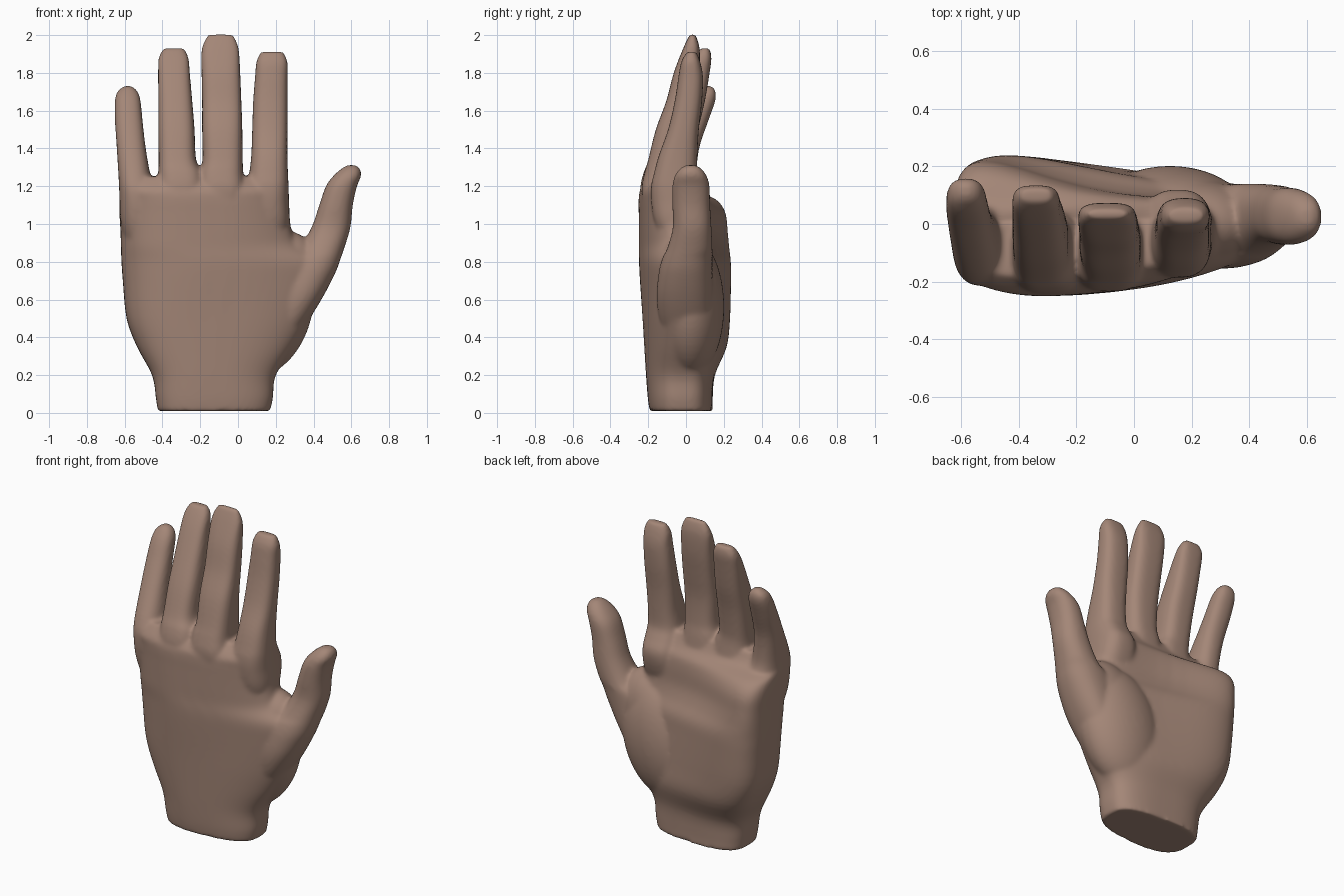
import bpy, bmesh, math
from mathutils import Matrix, Vector

SKIN = bpy.data.materials.new("brown skin")
SKIN.diffuse_color = (0.37, 0.24, 0.185, 1)


def smooth_rows(rows, steps=4):
    """Catmull-Rom interpolation of section rows."""
    out = []
    n = len(rows)
    for i in range(n - 1):
        p = [rows[max(0, min(n - 1, i + k))] for k in (-1, 0, 1, 2)]
        for s in range(steps):
            t = s / steps
            out.append([0.5 * (2 * b + (c - a) * t + (2 * a - 5 * b + 4 * c - d) * t * t
                               + (3 * b - a - 3 * c + d) * t ** 3) for a, b, c, d in zip(*p)])
    out.append(list(rows[-1]))
    return out


def loft(bm, rows, power=2.4, sides=40):
    """Row: z, x0, x1, back y at x0 / x1, palm y at x0 / x1, palm hollow."""
    rings = []
    for z, x0, x1, b0, b1, p0, p1, hollow in smooth_rows(rows):
        ring = []
        for i in range(sides):
            a = 2 * math.pi * i / sides
            u = math.copysign(abs(math.cos(a)) ** (2 / power), math.cos(a))
            v = math.copysign(abs(math.sin(a)) ** (2 / power), math.sin(a))
            t = (u + 1) / 2
            back, palm = b0 + (b1 - b0) * t, p0 + (p1 - p0) * t
            y = back + (palm - back) * (v + 1) / 2
            bow = hollow if v > 0 else 0.35 * (b0 - b1)
            y -= bow * (1 - u * u) * v
            ring.append(bm.verts.new((x0 + (x1 - x0) * t, y, z)))
        rings.append(ring)
    for r, s in zip(rings, rings[1:]):
        for i in range(sides):
            j = (i + 1) % sides
            bm.faces.new((r[i], r[j], s[j], s[i]))
    bm.faces.new(rings[0][::-1])
    bm.faces.new(rings[-1])


def digit(bm, rows, power=2.4):
    """Row: z, x0, x1, back y, palm y."""
    loft(bm, [(z, a, b, c, c, d, d, 0) for z, a, b, c, d in rows], power)


def mound(bm, centre, radii, tilt=0):
    m = (Matrix.Translation(Vector(centre)) @ Matrix.Rotation(math.radians(tilt), 4, 'Y')
         @ Matrix.Diagonal((*radii, 1)))
    bmesh.ops.create_icosphere(bm, subdivisions=4, radius=1, matrix=m)


bm = bmesh.new()

# wrist and palm
loft(bm, [
    (0.01, -0.425, 0.17, -0.195, -0.165, 0.15, 0.13, 0),
    (0.08, -0.435, 0.185, -0.205, -0.17, 0.15, 0.13, 0),
    (0.20, -0.455, 0.20, -0.215, -0.17, 0.165, 0.135, 0),
    (0.35, -0.535, 0.295, -0.225, -0.165, 0.25, 0.15, 0.0),
    (0.50, -0.59, 0.38, -0.235, -0.155, 0.295, 0.14, 0.02),
    (0.70, -0.61, 0.485, -0.25, -0.125, 0.32, 0.12, 0.04),
    (0.80, -0.617, 0.48, -0.255, -0.13, 0.325, 0.12, 0.05),
    (0.88, -0.62, 0.33, -0.255, -0.165, 0.325, 0.12, 0.07),
    (0.96, -0.622, 0.285, -0.255, -0.18, 0.325, 0.12, 0.09),
    (1.06, -0.628, 0.272, -0.255, -0.185, 0.31, 0.12, 0.09),
    (1.13, -0.628, 0.268, -0.255, -0.185, 0.24, 0.11, 0.07),
    (1.18, -0.625, 0.265, -0.245, -0.18, 0.08, 0.07, 0.02),
    (1.25, -0.59, 0.24, -0.19, -0.12, 0.02, 0.02, 0.0),
], power=3.0, sides=64)

# ball of the thumb
mound(bm, (0.125, 0.02, 0.56), (0.27, 0.182, 0.38), 14)
mound(bm, (0.22, 0.0, 0.72), (0.21, 0.155, 0.25), 20)

# little finger
digit(bm, [
    (0.85, -0.58, -0.46, -0.15, 0.05), (1.00, -0.62, -0.43, -0.20, 0.08),
    (1.15, -0.628, -0.435, -0.215, 0.07),
    (1.24, -0.632, -0.46, -0.19, 0.055), (1.40, -0.642, -0.488, -0.105, 0.07),
    (1.55, -0.652, -0.505, -0.025, 0.12), (1.65, -0.652, -0.515, 0.025, 0.155),
    (1.70, -0.64, -0.53, 0.06, 0.158), (1.73, -0.605, -0.56, 0.09, 0.14)])
# ring finger
digit(bm, [
    (0.85, -0.40, -0.22, -0.15, 0.03), (1.00, -0.43, -0.19, -0.215, 0.05),
    (1.17, -0.425, -0.18, -0.242, 0.05), (1.27, -0.422, -0.19, -0.225, 0.04),
    (1.34, -0.42, -0.222, -0.195, 0.04),
    (1.50, -0.422, -0.23, -0.14, 0.065), (1.65, -0.422, -0.242, -0.075, 0.10),
    (1.80, -0.423, -0.255, -0.005, 0.125), (1.88, -0.42, -0.262, 0.04, 0.135),
    (1.93, -0.395, -0.285, 0.075, 0.125)], 3.0)
# middle finger
digit(bm, [
    (0.85, -0.18, 0.02, -0.15, 0.03), (1.00, -0.21, 0.045, -0.205, 0.05),
    (1.17, -0.21, 0.04, -0.235, 0.05), (1.27, -0.205, 0.028, -0.22, 0.04),
    (1.34, -0.188, 0.025, -0.20, 0.03),
    (1.50, -0.19, 0.023, -0.16, 0.03), (1.65, -0.19, 0.018, -0.105, 0.05),
    (1.80, -0.193, 0.012, -0.065, 0.07), (1.93, -0.192, 0.004, -0.015, 0.072),
    (2.004, -0.16, -0.025, 0.02, 0.05)], 3.0)
# forefinger
digit(bm, [
    (0.85, 0.06, 0.24, -0.10, 0.04), (1.00, 0.03, 0.272, -0.165, 0.10),
    (1.12, 0.035, 0.27, -0.185, 0.12), (1.20, 0.045, 0.268, -0.185, 0.085),
    (1.26, 0.058, 0.265, -0.172, 0.06), (1.36, 0.07, 0.262, -0.145, 0.06),
    (1.50, 0.075, 0.262, -0.095, 0.068), (1.65, 0.08, 0.262, -0.06, 0.085),
    (1.78, 0.09, 0.262, -0.04, 0.09), (1.86, 0.097, 0.262, -0.025, 0.075),
    (1.912, 0.12, 0.24, 0.005, 0.055)], 2.7)
# thumb
digit(bm, [
    (0.30, 0.12, 0.22, -0.06, 0.08), (0.45, 0.13, 0.345, -0.13, 0.13),
    (0.60, 0.16, 0.442, -0.155, 0.14), (0.74, 0.20, 0.515, -0.145, 0.14),
    (0.82, 0.24, 0.545, -0.125, 0.14), (0.87, 0.32, 0.562, -0.10, 0.14),
    (0.98, 0.388, 0.595, -0.07, 0.135), (1.10, 0.43, 0.608, -0.072, 0.128),
    (1.20, 0.465, 0.63, -0.072, 0.125), (1.255, 0.505, 0.652, -0.06, 0.11),
    (1.295, 0.55, 0.645, -0.03, 0.08), (1.312, 0.58, 0.62, 0.0, 0.05)], 2.3)

mesh = bpy.data.meshes.new("hand")
bmesh.ops.recalc_face_normals(bm, faces=bm.faces)
bm.to_mesh(mesh)
bm.free()
mesh.materials.append(SKIN)
hand = bpy.data.objects.new("hand", mesh)
bpy.context.collection.objects.link(hand)

# fuse the overlapping parts into one soft skin
fuse = hand.modifiers.new("fuse", 'REMESH')
fuse.mode = 'VOXEL'
fuse.voxel_size = 0.01
fuse.use_smooth_shade = True
soften = hand.modifiers.new("soften", 'SMOOTH')
soften.factor = 0.5
soften.iterations = 16
